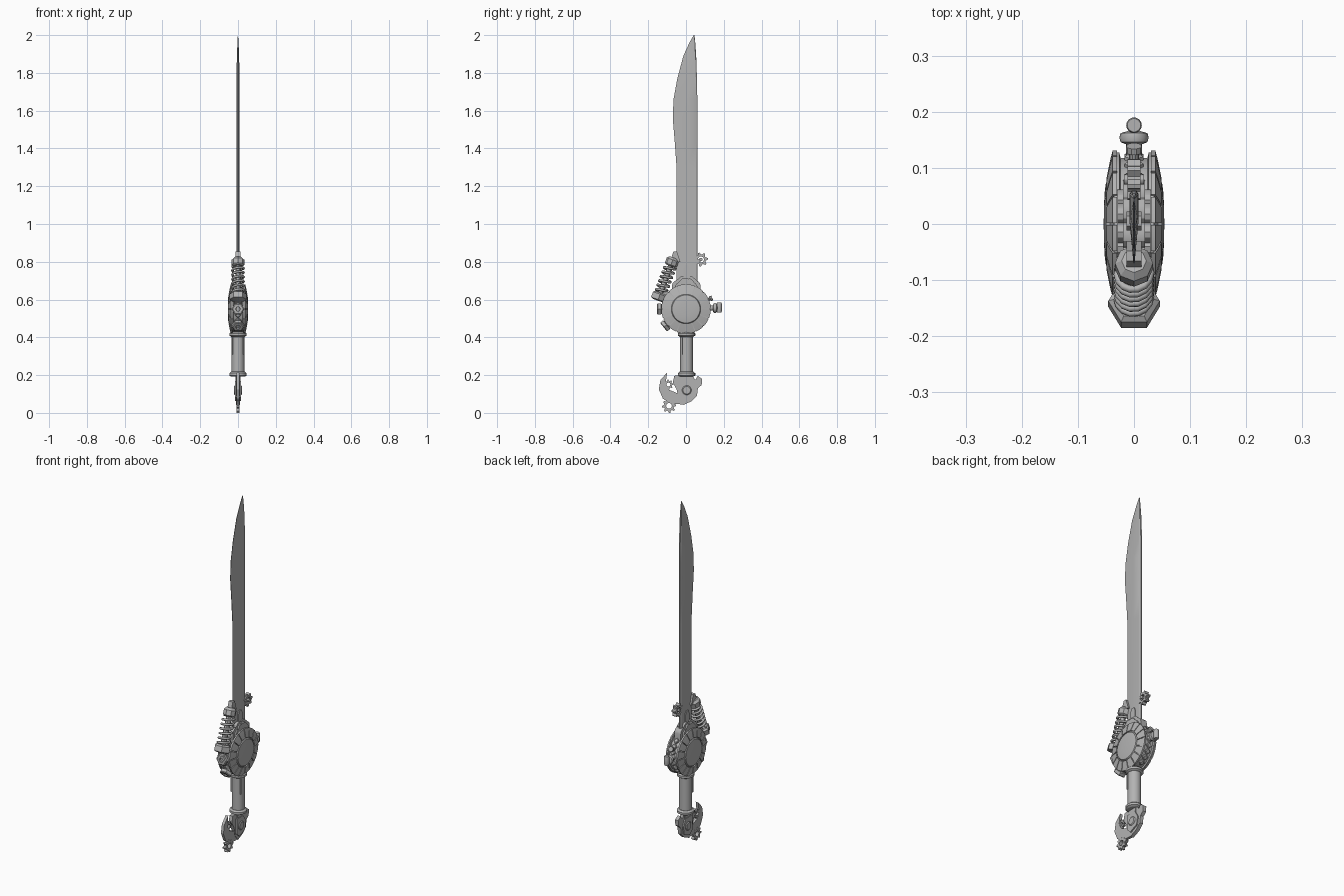
import bpy, bmesh, math
from math import sin, cos, pi
from mathutils import Vector

cube = bpy.data.objects.get("Cube")
if cube:
    bpy.data.objects.remove(cube, do_unlink=True)

steel = bpy.data.materials.new("grey steel")
steel.use_nodes = True
GREY = (0.45, 0.45, 0.45, 1)
steel.diffuse_color = GREY
steel.node_tree.nodes["Principled BSDF"].inputs["Base Color"].default_value = GREY
parts = []
CENTRE = Vector((0, 0.0, 0.55))


def finish(name, bm):
    bmesh.ops.remove_doubles(bm, verts=bm.verts, dist=1e-6)
    bmesh.ops.recalc_face_normals(bm, faces=bm.faces)
    mesh = bpy.data.meshes.new(name)
    bm.to_mesh(mesh)
    bm.free()
    mesh.materials.append(steel)
    ob = bpy.data.objects.new(name, mesh)
    bpy.context.collection.objects.link(ob)
    parts.append(ob)
    return ob


def loft(name, rings, cap=True, closed=False):
    """Skin a series of equal-length point loops."""
    bm = bmesh.new()
    loops = [[bm.verts.new(p) for p in ring] for ring in rings]
    n = len(loops[0])
    pairs = list(zip(loops, loops[1:]))
    if closed:
        pairs.append((loops[-1], loops[0]))
    for a, b in pairs:
        for i in range(n):
            j = (i + 1) % n
            bm.faces.new((a[i], a[j], b[j], b[i]))
    if cap and not closed:
        bm.faces.new(loops[0][::-1])
        bm.faces.new(loops[-1])
    return finish(name, bm)


def lathe(name, profile, base, axis, sides=24):
    """Turn (radius, height) pairs about an axis starting at base."""
    turn = Vector(axis).to_track_quat('Z', 'Y')
    rings = [[Vector(base) + turn @ Vector((r * cos(2 * pi * i / sides),
                                           r * sin(2 * pi * i / sides), h))
              for i in range(sides)] for r, h in profile]
    return loft(name, rings)


def plate(name, outline, half, x=0):
    """Extrude a (y, z) outline across x."""
    return loft(name, [[(x + s * half, y, z) for y, z in outline] for s in (-1, 1)])


def gear(name, y, z, radius, hole, half, teeth):
    """Toothed ring lying in the side plane."""
    n = teeth * 4
    rim = [radius if i % 4 < 2 else radius * 0.72 for i in range(n)]
    def loop(radii, x):
        return [(x, y + r * cos(2 * pi * i / n), z + r * sin(2 * pi * i / n))
                for i, r in enumerate(radii)]
    bore = [hole] * n
    return loft(name, [loop(rim, -half), loop(rim, half), loop(bore, half),
                       loop(bore, -half)], closed=True)


def radial(deg):
    return Vector((0, cos(math.radians(deg)), sin(math.radians(deg))))


# Blade: curved cutting edge at the front, straight spine at the back
stations = [(0.62, -0.05, 0.06), (1.3, -0.05, 0.06), (1.44, -0.06, 0.06),
            (1.56, -0.07, 0.06), (1.66, -0.066, 0.06), (1.77, -0.046, 0.058),
            (1.89, -0.014, 0.054), (1.96, 0.018, 0.049), (2.0, 0.041, 0.045)]
rings = []
for z, edge, spine in stations:
    width = spine - edge
    ridge = max(0.005, edge + width * 0.4)
    t = 0.008 * min(1, width / 0.09)
    half = [(0.001, edge), (t, ridge), (t, spine - width * 0.06), (t * 0.5, spine)]
    rings.append([(x, y, z) for x, y in half] + [(-x, y, z) for x, y in half[::-1]])
loft("blade", rings)

# Round guard housing with domed hubs
half = [(0.127, 0.026), (0.127, 0.036), (0.118, 0.036), (0.078, 0.043),
        (0.074, 0.05), (0.06, 0.052), (0.035, 0.0535), (0.004, 0.054)]
lathe("guard_housing", [(r, -h) for r, h in half[::-1]] + [(0.118, -0.024), (0.118, 0.024)]
      + half, CENTRE, (1, 0, 0), 48)

# Raised segments around each hub
COUNT = 16
for side in (-1, 1):
    for k in range(COUNT):
        mid = 2 * pi * (k + 0.5) / COUNT
        def corner(r, x, a):
            return (side * x, CENTRE.y + r * cos(a), CENTRE.z + r * sin(a))
        rows = []
        for step in (-1, 0, 1):
            rows.append([corner(r, x, mid + step * (pi / COUNT - 0.0022 / r))
                         for r, x in ((0.082, 0.035), (0.131, 0.03), (0.131, 0.038),
                                      (0.116, 0.042), (0.082, 0.049))])
        loft("guard_segment", rows)

# Ribs on the rim between the two hubs
for deg in range(15, 361, 15):
    if not 240 < deg < 300:
        d = radial(deg)
        lathe("rim_rib", [(0.017, 0), (0.017, 0.012), (0.012, 0.016)],
              CENTRE + d * 0.112, d, 4)

# Scalloped blade collar over the guard, with a central pin
scallop = [(-0.075, 0.64)]
for y, z in ((-0.05, 0.675), (-0.018, 0.7), (0.022, 0.7), (0.053, 0.675)):
    scallop += [(y + 0.024 * cos(a * pi / 6), z + 0.024 * sin(a * pi / 6)) for a in range(6, -1, -1)]
scallop.append((0.078, 0.64))
plate("blade_collar", scallop, 0.02)
for side in (-1, 1):
    plate("collar_cheek", [(y * 0.8, z - 0.012) for y, z in scallop], 0.005, side * 0.024)
plate("blade_clamp", [(-0.012, 0.66), (-0.012, 0.765), (-0.004, 0.782), (0.014, 0.782),
                      (0.022, 0.765), (0.022, 0.66)], 0.013)

# Coil spring shock strut leaning on the front of the blade
low, high = Vector((0, -0.142, 0.615)), Vector((0, -0.07, 0.81))
axis = (high - low).normalized()
length = (high - low).length
lathe("strut_foot", [(0.03, -0.022), (0.046, -0.016), (0.046, 0.014), (0.036, 0.022)], low, axis, 6)
lathe("strut_rod", [(0.014, 0), (0.014, length)], low, axis, 12)
lathe("strut_head", [(0.026, -0.035), (0.034, -0.028), (0.034, 0.0), (0.022, 0.012)], high, axis, 8)
plate("strut_bracket", [(-0.085, 0.8), (-0.066, 0.855), (-0.048, 0.855), (-0.03, 0.8)], 0.013)
plate("strut_mount", [(-0.15, 0.62), (-0.1, 0.65), (-0.07, 0.6), (-0.11, 0.57)], 0.022)

TURNS, STEPS = 6, 14
turn = axis.to_track_quat('Z', 'Y')
wire = bpy.data.curves.new("spring", 'CURVE')
wire.dimensions = '3D'
wire.bevel_depth = 0.0065
wire.bevel_resolution = 2
wire.use_fill_caps = True
coil = wire.splines.new('POLY')
coil.points.add(TURNS * STEPS)
for i, point in enumerate(coil.points):
    a = 2 * pi * i / STEPS
    h = 0.025 + (length - 0.06) * i / (TURNS * STEPS)
    point.co = (*(low + turn @ Vector((0.03 * cos(a), 0.03 * sin(a), h))), 1)
wire.materials.append(steel)
spring = bpy.data.objects.new("spring", wire)
bpy.context.collection.objects.link(spring)

# Front bolts with sockets, pointing out of the rim
for deg in (180, 219):
    d = radial(deg)
    lathe("front_bolt", [(0.024, 0), (0.024, 0.022), (0.034, 0.026), (0.034, 0.042),
                         (0.028, 0.046), (0.013, 0.046), (0.011, 0.038)],
          CENTRE + d * 0.107, d, 6)

# Rear valve with hand wheel, and a small rear peg
lathe("rear_valve", [(0.014, 0), (0.014, 0.03), (0.024, 0.034), (0.026, 0.042),
                     (0.024, 0.05), (0.01, 0.054), (0.01, 0.066)],
      (0, 0.112, 0.555), (0, 1, 0), 16)
lathe("valve_knob", [(0.012, -0.026), (0.014, -0.02), (0.014, 0.02), (0.012, 0.026)],
      (0, 0.176, 0.558), (0, 0, 1), 14)
lathe("rear_peg", [(0.009, 0), (0.009, 0.022), (0.014, 0.024), (0.014, 0.036)],
      CENTRE + radial(23) * 0.115, radial(23), 10)

# Small gear on the spine of the blade
gear("spine_gear", 0.079, 0.812, 0.037, 0.016, 0.012, 7)
lathe("spine_axle", [(0.009, 0), (0.009, 0.036)], (-0.018, 0.079, 0.812), (1, 0, 0), 12)
plate("spine_gear_arm", [(0.045, 0.78), (0.045, 0.8), (0.076, 0.82), (0.084, 0.806)], 0.006)

# Grip with collars and side grooves
lathe("grip", [(0.034, 0.2), (0.034, 0.43)], (0, 0.003, 0), (0, 0, 1), 24)
for z in (0.192, 0.403):
    lathe("grip_collar", [(0.036, 0), (0.046, 0.006), (0.046, 0.018), (0.036, 0.026)],
          (0, 0.003, z), (0, 0, 1), 24)
for side in (-1, 1):
    plate("grip_strip", [(-0.019, 0.31), (-0.019, 0.4), (-0.013, 0.4), (-0.013, 0.31)],
          0.004, side * 0.029)

# Hooked pommel plate with a round boss
hook = [(-0.03, 0.2), (-0.062, 0.196), (-0.07, 0.16), (-0.05, 0.125), (-0.04, 0.075),
        (-0.015, 0.042), (0.03, 0.062), (0.058, 0.09), (0.063, 0.13), (0.083, 0.148),
        (0.085, 0.18), (0.062, 0.196), (0.05, 0.175), (0.03, 0.2)]
plate("pommel_plate", hook, 0.01)
plate("pommel_core", [(-0.035, 0.17), (-0.035, 0.085), (-0.01, 0.062), (0.04, 0.085),
                      (0.048, 0.13), (0.025, 0.17)], 0.017)
plate("pommel_neck", [(-0.025, 0.2), (-0.02, 0.16), (0.025, 0.16), (0.03, 0.2)], 0.014)
lathe("pommel_boss", [(0.02, -0.022), (0.025, -0.018), (0.025, 0.018), (0.02, 0.022)],
      (0, 0.004, 0.12), (1, 0, 0), 20)

# Crescent claw sweeping forward from the pommel, with its gears
crescent = [(-0.1, 0.213), (-0.135, 0.175), (-0.144, 0.125), (-0.122, 0.075), (-0.08, 0.048),
            (-0.015, 0.045), (-0.03, 0.095), (-0.06, 0.11), (-0.09, 0.122), (-0.108, 0.155)]
plate("crescent_claw", crescent, 0.008)
gear("claw_lower_gear", -0.09, 0.037, 0.037, 0.015, 0.009, 8)
gear("claw_upper_gear", -0.093, 0.15, 0.026, 0.01, 0.007, 8)

# Smooth the turned parts while keeping hard edges
bpy.ops.object.select_all(action='DESELECT')
for ob in parts:
    ob.select_set(True)
bpy.context.view_layer.objects.active = parts[0]
bpy.ops.object.shade_smooth_by_angle(angle=math.radians(30))
